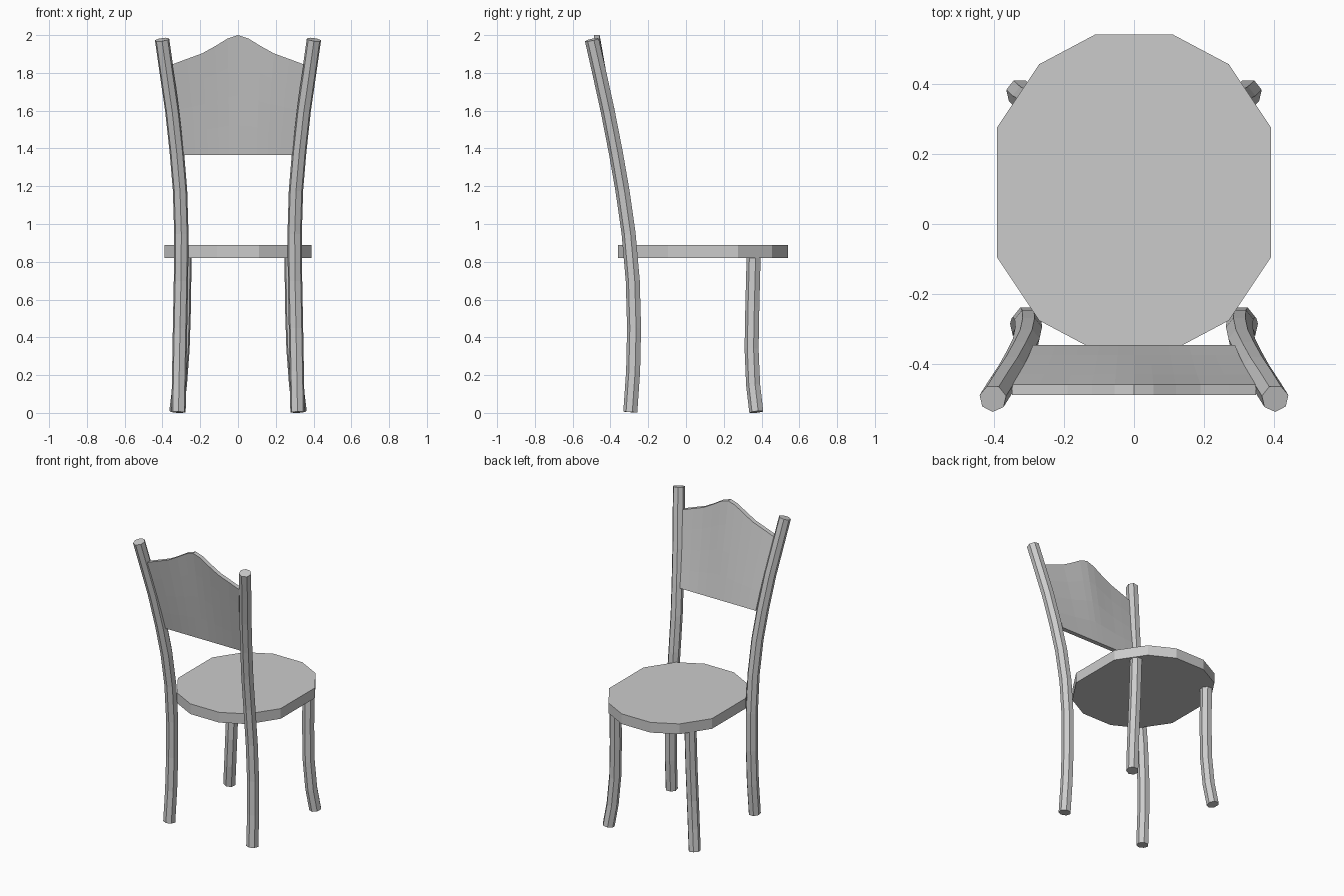
import bpy, math
from mathutils import Vector

if "Cube" in bpy.data.objects:
    bpy.data.objects.remove(bpy.data.objects["Cube"])


def make_object(name, verts, faces):
    mesh = bpy.data.meshes.new(name)
    mesh.from_pydata(verts, [], faces)
    mesh.update()
    ob = bpy.data.objects.new(name, mesh)
    bpy.context.collection.objects.link(ob)
    return ob


def prism(name, front, back):
    """Closed solid between two matching outlines."""
    n = len(front)
    faces = [list(range(n))[::-1], list(range(n, 2 * n))]
    faces += [[i, (i + 1) % n, n + (i + 1) % n, n + i] for i in range(n)]
    return make_object(name, front + back, faces)


def rod(name, path, radius=0.039, sides=7):
    """Seven-sided bar swept along a path, with rings square to it."""
    pts = [Vector(p) for p in path]
    verts, faces = [], []
    for i, p in enumerate(pts):
        t = (pts[min(i + 1, len(pts) - 1)] - pts[max(i - 1, 0)]).normalized()
        u = (Vector((1, 0, 0)) - t * t.x).normalized()
        v = t.cross(u)
        for k in range(sides):
            a = -math.pi / 2 + 2 * math.pi * k / sides
            verts.append(p + radius * (math.cos(a) * u + math.sin(a) * v))
    for i in range(len(pts) - 1):
        for k in range(sides):
            a, b = i * sides + k, i * sides + (k + 1) % sides
            faces.append([a, b, b + sides, a + sides])
    faces.append(list(range(sides))[::-1])
    faces.append(list(range(len(verts) - sides, len(verts))))
    return make_object(name, verts, faces)


# Seat: twelve-sided slab
quarter = [(0.39, 0.185), (0.27, 0.365), (0.11, 0.45)]
outline = quarter + [(-x, y) for x, y in quarter[::-1]]
outline += [(-x, -y) for x, y in outline]
prism("seat", [(x, y + 0.09, 0.82) for x, y in outline],
      [(x, y + 0.09, 0.89) for x, y in outline])

# Legs: tall bowed back posts and short splayed front legs
post = [(0.315, -0.293, 0.004), (0.311, -0.278, 0.22), (0.307, -0.273, 0.45),
        (0.302, -0.280, 0.70), (0.300, -0.302, 0.95), (0.307, -0.335, 1.18),
        (0.324, -0.370, 1.38), (0.348, -0.413, 1.60), (0.377, -0.457, 1.80),
        (0.402, -0.497, 1.976)]
leg = [(0.326, 0.374, 0.005), (0.308, 0.357, 0.15), (0.294, 0.349, 0.34),
       (0.287, 0.353, 0.56), (0.284, 0.360, 0.83)]
for side, s in (("left", -1), ("right", 1)):
    rod("back_post_" + side, [(s * x, y, z) for x, y, z in post])
    rod("front_leg_" + side, [(s * x, y, z) for x, y, z in leg])

# Backrest: leaning panel with a crested top edge
crest = [(0, 2.0), (0.055, 1.982), (0.12, 1.942), (0.19, 1.903),
         (0.27, 1.874), (0.348, 1.845)]
crest = [(-x, z) for x, z in crest[:0:-1]] + crest
rows, thick = 4, 0.03
cols = len(crest)
verts, faces = [], []
for r in range(rows + 1):
    t = r / rows
    for x, z in crest:
        width = 0.288 + 0.060 * t - 0.02 * t * (1 - t)
        verts.append((x / 0.348 * width, -0.345 - 0.112 * t,
                      1.365 + (z - 1.365) * t))
for r in range(rows):
    for c in range(cols - 1):
        a = r * cols + c
        faces.append([a, a + cols, a + cols + 1, a + 1])
n = len(verts)
verts += [(x, y - thick, z) for x, y, z in verts]
faces += [[i + n for i in f[::-1]] for f in faces]
rim = list(range(cols)) + [r * cols + cols - 1 for r in range(1, rows + 1)]
rim += [rows * cols + c for c in range(cols - 2, -1, -1)]
rim += [r * cols for r in range(rows - 1, 0, -1)]
for i, a in enumerate(rim):
    b = rim[(i + 1) % len(rim)]
    faces.append([a, b, b + n, a + n])
make_object("backrest", verts, faces)
